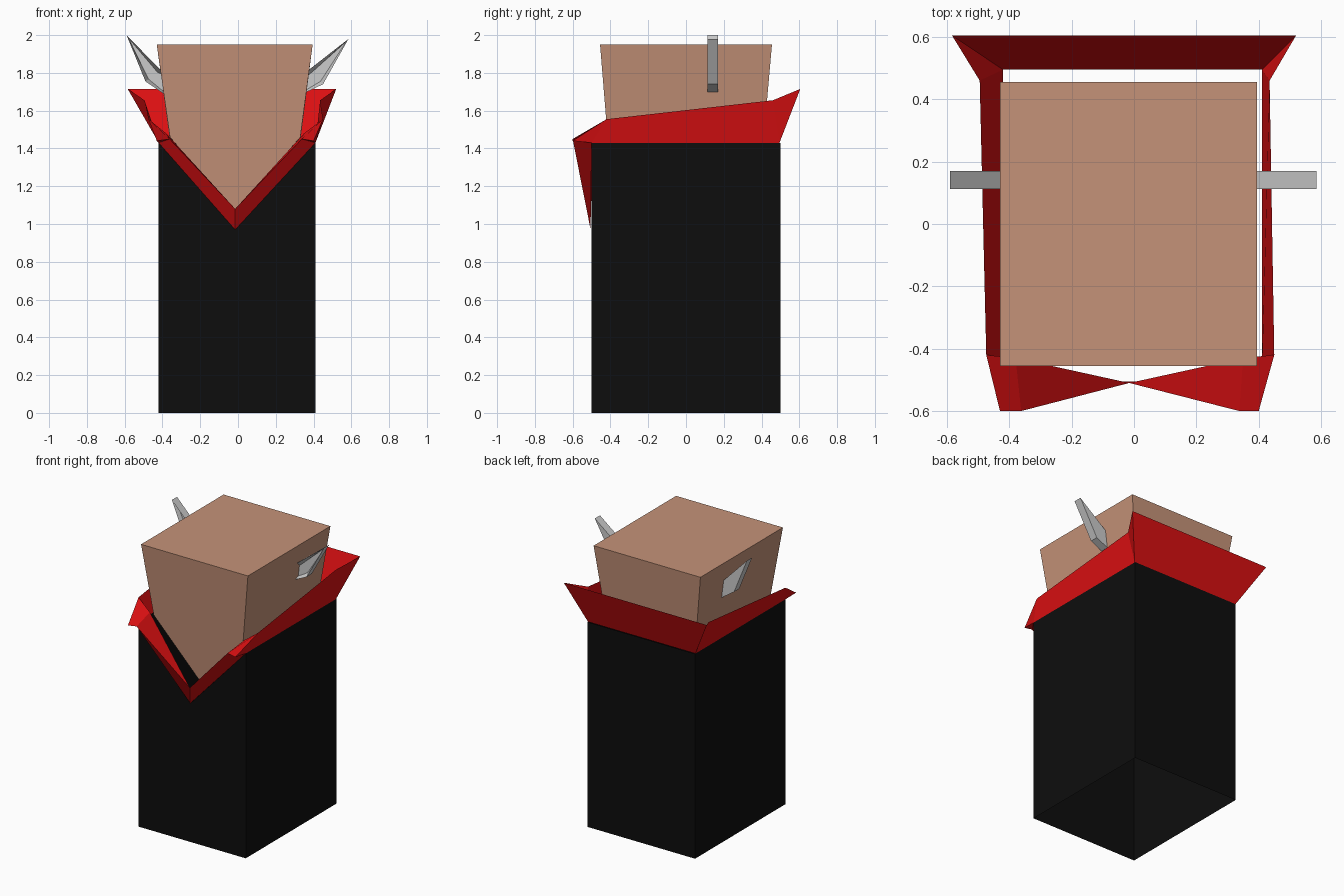
import bpy, bmesh

if "Cube" in bpy.data.objects:
    bpy.data.objects.remove(bpy.data.objects["Cube"])


def material(name, rgb):
    m = bpy.data.materials.new(name)
    m.diffuse_color = (*rgb, 1)
    m.use_nodes = True
    m.node_tree.nodes["Principled BSDF"].inputs["Base Color"].default_value = m.diffuse_color
    return m


def mesh_object(name, verts, faces, mat=None, fix_normals=True):
    me = bpy.data.meshes.new(name)
    me.from_pydata(verts, [], faces)
    bm = bmesh.new()
    bm.from_mesh(me)
    if fix_normals:
        bmesh.ops.recalc_face_normals(bm, faces=bm.faces)
    bm.to_mesh(me)
    bm.free()
    ob = bpy.data.objects.new(name, me)
    bpy.context.collection.objects.link(ob)
    if mat:
        me.materials.append(mat)
    return ob


black = material("black_cloth", (0.004, 0.004, 0.004))
red = material("red_cloth", (0.72, 0.005, 0.006))
skin = material("skin", (0.56, 0.29, 0.19))

# Body: open tube with a V neckline cut in the front wall
L, R, F, B, H = -0.42, 0.41, -0.5, 0.5, 1.43
mesh_object("body",
            [(L, F, 0), (R, F, 0), (R, B, 0), (L, B, 0),
             (L, F, H), (R, F, H), (R, B, H), (L, B, H), (-0.015, F, 0.97)],
            [(0, 1, 5, 8, 4), (1, 2, 6, 5), (2, 3, 7, 6), (3, 0, 4, 7)], black)

# Head: tapered block whose front face runs down to a chin point
mesh_object("head",
            [(-0.43, -0.455, 1.95), (0.395, -0.455, 1.95), (0.395, 0.455, 1.95), (-0.43, 0.455, 1.95),
             (-0.36, -0.415, 1.46), (0.33, -0.415, 1.46), (0.33, 0.41, 1.44), (-0.36, 0.41, 1.44),
             (-0.017, -0.385, 1.07)],
            [(0, 1, 2, 3), (0, 4, 8, 5, 1), (1, 5, 6, 2), (2, 6, 7, 3), (3, 7, 4, 0),
             (8, 4, 7), (8, 7, 6), (8, 6, 5)], skin)

# Collar: half-width, centre offset, y, z of each point on one side
side = {
    "base_front": (0.415, -0.005, -0.5, 1.43),
    "base_back": (0.415, -0.005, 0.495, 1.43),
    "lip_in": (0.35, -0.012, -0.6, 1.45),
    "lip_out": (0.415, -0.015, -0.6, 1.44),
    "shoulder": (0.462, -0.012, -0.42, 1.555),
    "rear": (0.465, -0.03, 0.46, 1.655),
    "rear_tip": (0.552, -0.032, 0.605, 1.715),
    "inner": (0.365, -0.015, -0.43, 1.48),
}
strips = [
    ("v_low", "base_front", "lip_in", "v_high"),
    ("base_front", "lip_out", "lip_in"),
    ("base_front", "shoulder", "lip_out"),
    ("base_front", "base_back", "rear", "shoulder"),
    ("base_back", "rear_tip", "rear"),
    ("v_high", "lip_in", "inner"),
    ("lip_in", "lip_out", "shoulder", "inner"),
]
verts = [(-0.015, -0.505, 0.97), (-0.015, -0.51, 1.08)]
index = {(n, s): i for s in (-1, 1) for i, n in enumerate(("v_low", "v_high"))}
for s in (-1, 1):
    for n, (hw, c, y, z) in side.items():
        index[n, s] = len(verts)
        verts.append((c + s * hw, y, z))
faces = [[index[n, s] for n in strip] for s in (-1, 1) for strip in strips]
faces.append([index["base_back", -1], index["base_back", 1],
              index["rear_tip", 1], index["rear_tip", -1]])
mesh_object("collar", verts, faces, red)


# Ears: pointed plates with a recessed front panel
def ear(name, profile, y0=0.113, y1=0.17):
    n = len(profile)
    v = [(x, y, z) for y in (y0, y1) for x, z in profile]
    f = [list(range(n)), list(range(n, 2 * n))]
    f += [(i, (i + 1) % n, (i + 1) % n + n, i + n) for i in range(n)]
    ob = mesh_object(name, v, f)
    bm = bmesh.new()
    bm.from_mesh(ob.data)
    front = [q for q in bm.faces if q.normal.y < -0.9]
    bmesh.ops.inset_region(bm, faces=front, thickness=0.02, depth=0)
    bmesh.ops.translate(bm, verts=front[0].verts, vec=(0, 0.03, 0))
    bm.to_mesh(ob.data)
    bm.free()


ear("left_ear", [(-0.59, 2.0), (-0.49, 1.755), (-0.38, 1.68), (-0.38, 1.8), (-0.415, 1.82)])
ear("right_ear", [(0.585, 1.98), (0.45, 1.74), (0.345, 1.69), (0.345, 1.79), (0.38, 1.82)])
